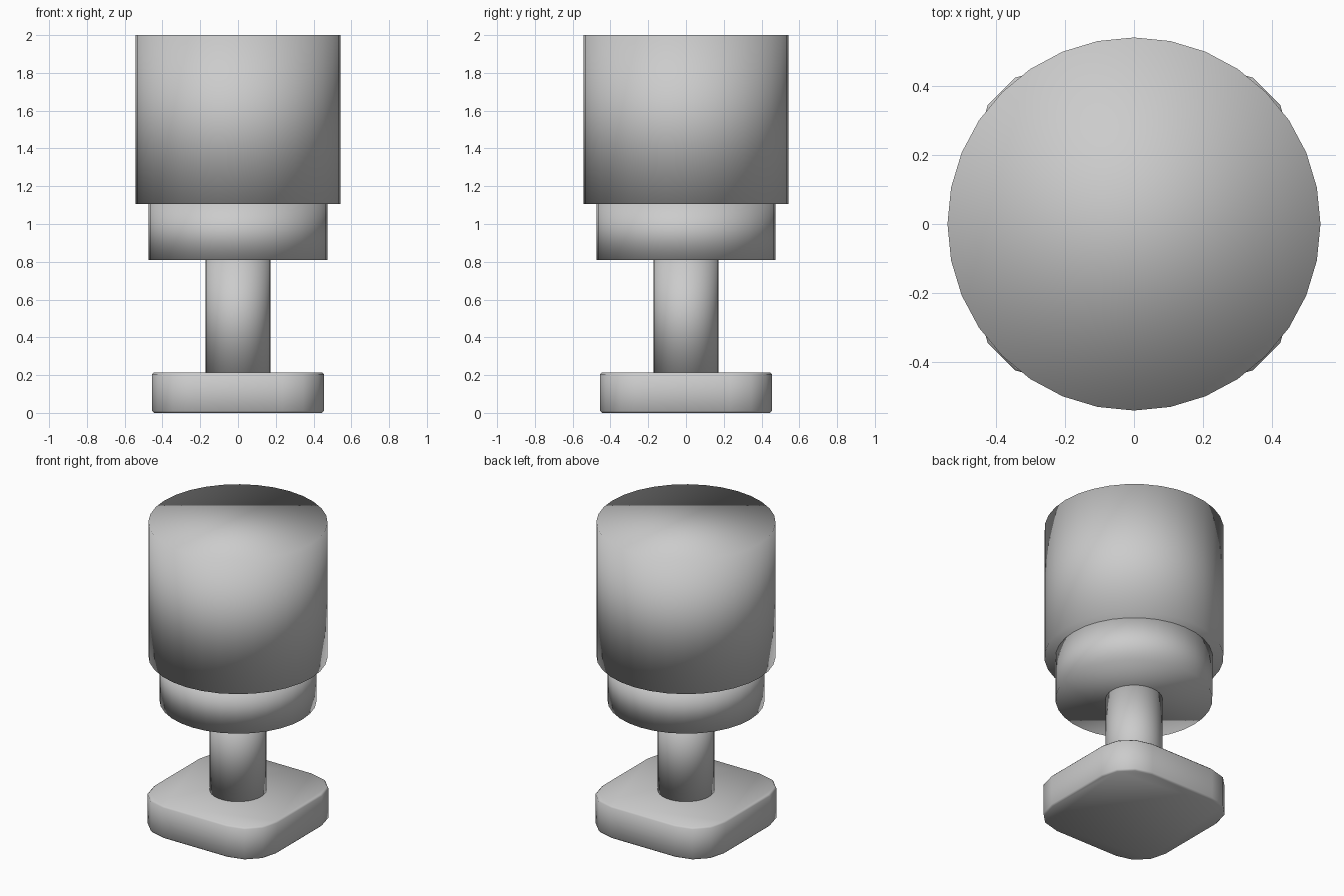
import bpy, bmesh, math

if "Cube" in bpy.data.objects:
    bpy.data.objects.remove(bpy.data.objects["Cube"])


def finish(bm, name):
    bmesh.ops.recalc_face_normals(bm, faces=bm.faces)
    for f in bm.faces:
        f.smooth = True
    mesh = bpy.data.meshes.new(name)
    bm.to_mesh(mesh)
    bm.free()
    obj = bpy.data.objects.new(name, mesh)
    bpy.context.collection.objects.link(obj)
    return obj


def cylinder(name, radius, z0, z1, sides=32):
    bm = bmesh.new()
    bmesh.ops.create_cone(bm, cap_ends=True, segments=sides,
                          radius1=radius, radius2=radius, depth=z1 - z0)
    obj = finish(bm, name)
    obj.location.z = (z0 + z1) / 2
    return obj


# Base: square slab with rounded corners and a fine edge bevel
half, corner, height = 0.455, 0.22, 0.215
bm = bmesh.new()
ring = []
for quarter in range(4):
    mid = math.pi / 4 + quarter * math.pi / 2
    cx = math.copysign(half - corner, math.cos(mid))
    cy = math.copysign(half - corner, math.sin(mid))
    for i in range(4):
        a = quarter * math.pi / 2 + math.radians(30 * i)
        ring.append(bm.verts.new((cx + corner * math.cos(a),
                                  cy + corner * math.sin(a), 0)))
bottom = bm.faces.new(ring)
top = bmesh.ops.extrude_face_region(bm, geom=[bottom], use_keep_orig=True)["geom"]
for v in top:
    if isinstance(v, bmesh.types.BMVert):
        v.co.z = height
rims = [e for e in bm.edges if abs(e.verts[0].co.z - e.verts[1].co.z) < 1e-5]
bmesh.ops.bevel(bm, geom=rims, offset=0.01, segments=1, affect='EDGES')
finish(bm, "base")

# Stem, collar and knob head
cylinder("stem", 0.172, 0.2, 0.82)
cylinder("collar", 0.475, 0.81, 1.11)
cylinder("head", 0.542, 1.105, 2.0)
